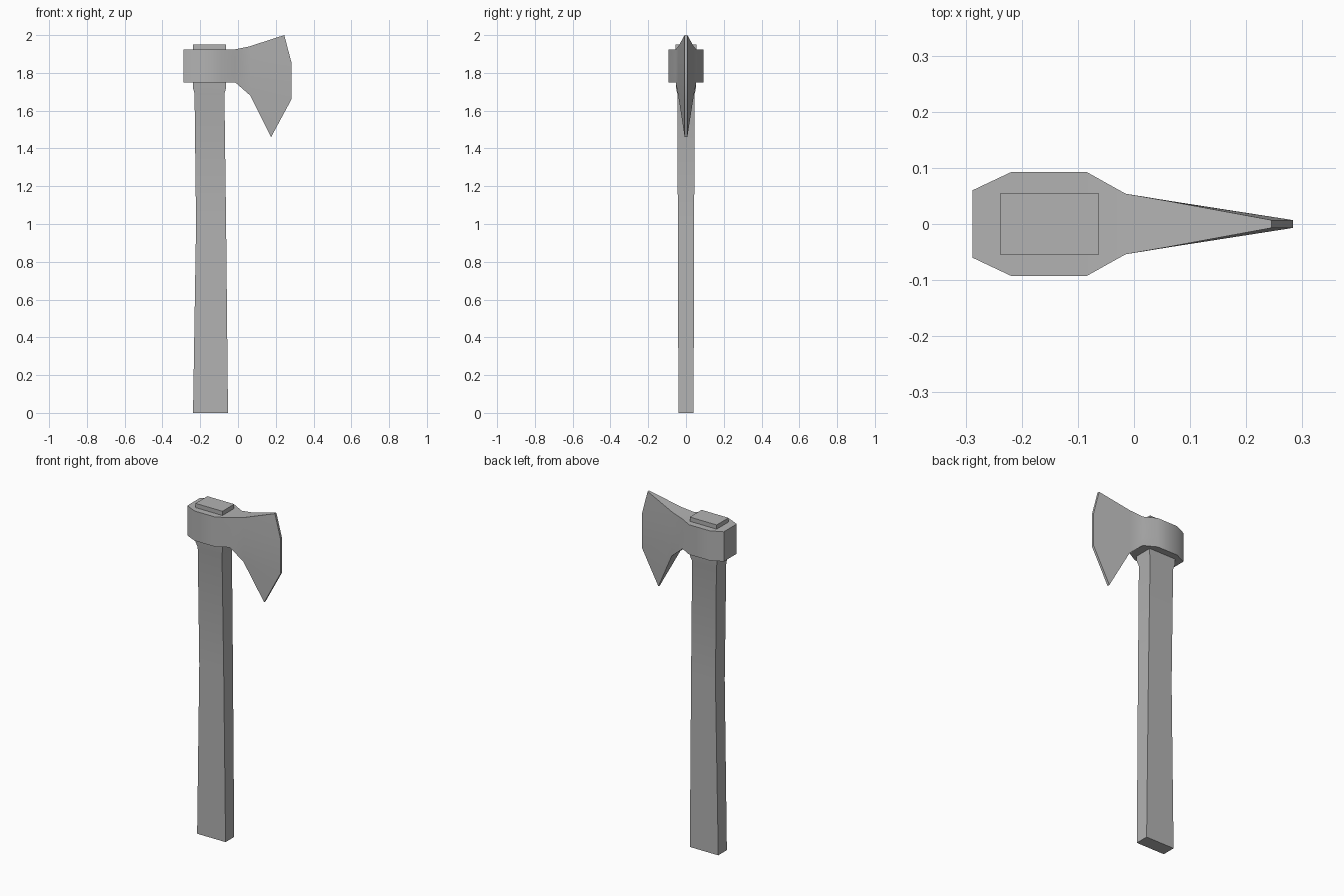
import bpy, bmesh

cube = bpy.data.objects.get("Cube")
if cube:
    bpy.data.objects.remove(cube, do_unlink=True)

grey = bpy.data.materials.new("plain grey")
grey.use_nodes = True
colour = (0.45, 0.45, 0.45, 1)
grey.diffuse_color = colour
grey.node_tree.nodes["Principled BSDF"].inputs["Base Color"].default_value = colour


def finish(name, bm):
    """Turn a bmesh into a shaded object."""
    bmesh.ops.recalc_face_normals(bm, faces=bm.faces)
    mesh = bpy.data.meshes.new(name)
    bm.to_mesh(mesh)
    bm.free()
    mesh.materials.append(grey)
    obj = bpy.data.objects.new(name, mesh)
    bpy.context.collection.objects.link(obj)
    bpy.ops.object.select_all(action="DESELECT")
    obj.select_set(True)
    bpy.context.view_layer.objects.active = obj
    bpy.ops.object.shade_smooth_by_angle(angle=0.7)
    return obj


def loft(name, rings):
    """Join closed rings of points and cap both ends."""
    bm = bmesh.new()
    loops = [[bm.verts.new(p) for p in ring] for ring in rings]
    n = len(loops[0])
    for a, b in zip(loops, loops[1:]):
        for i in range(n):
            j = (i + 1) % n
            bm.faces.new((a[i], a[j], b[j], b[i]))
    # Cap with quads between the two sides of the ring
    for ring in (loops[0], loops[-1]):
        for i in range(n // 2 - 1):
            bm.faces.new((ring[i], ring[i + 1], ring[n - 2 - i], ring[n - 1 - i]))
    return finish(name, bm)


# Handle: height, back x, front x, half thickness
handle = [
    (0, -0.238, -0.053, 0.04),
    (1.0, -0.222, -0.063, 0.043),
    (1.69, -0.23, -0.072, 0.046),
    (1.72, -0.238, -0.063, 0.053),
    (1.95, -0.238, -0.063, 0.055),
]
loft("handle", [[(a, -t, z), (b, -t, z), (b, t, z), (a, t, z)]
                for z, a, b, t in handle])


# Axe head: columns from poll to cutting edge, each with four points per side
def column(points, thickness):
    pairs = list(zip(points, thickness))
    return ([(x, -t, z) for (x, z), t in pairs]
            + [(x, t, z) for (x, z), t in reversed(pairs)])


def upright(x, t):
    return column([(x, z) for z in (1.75, 1.81, 1.865, 1.925)], [t] * 4)


head = [upright(x, t) for x, t in
        ((-0.288, 0.06), (-0.218, 0.093), (-0.085, 0.093), (-0.015, 0.054))]
head.append(column([(0.065, 1.68), (0.065, 1.78), (0.065, 1.86), (0.06, 1.94)],
                   [0.041] * 4))
head.append(column([(0.175, 1.46), (0.283, 1.66), (0.283, 1.855), (0.245, 2.0)],
                   [0.007] * 4))
loft("axe_head", head)
